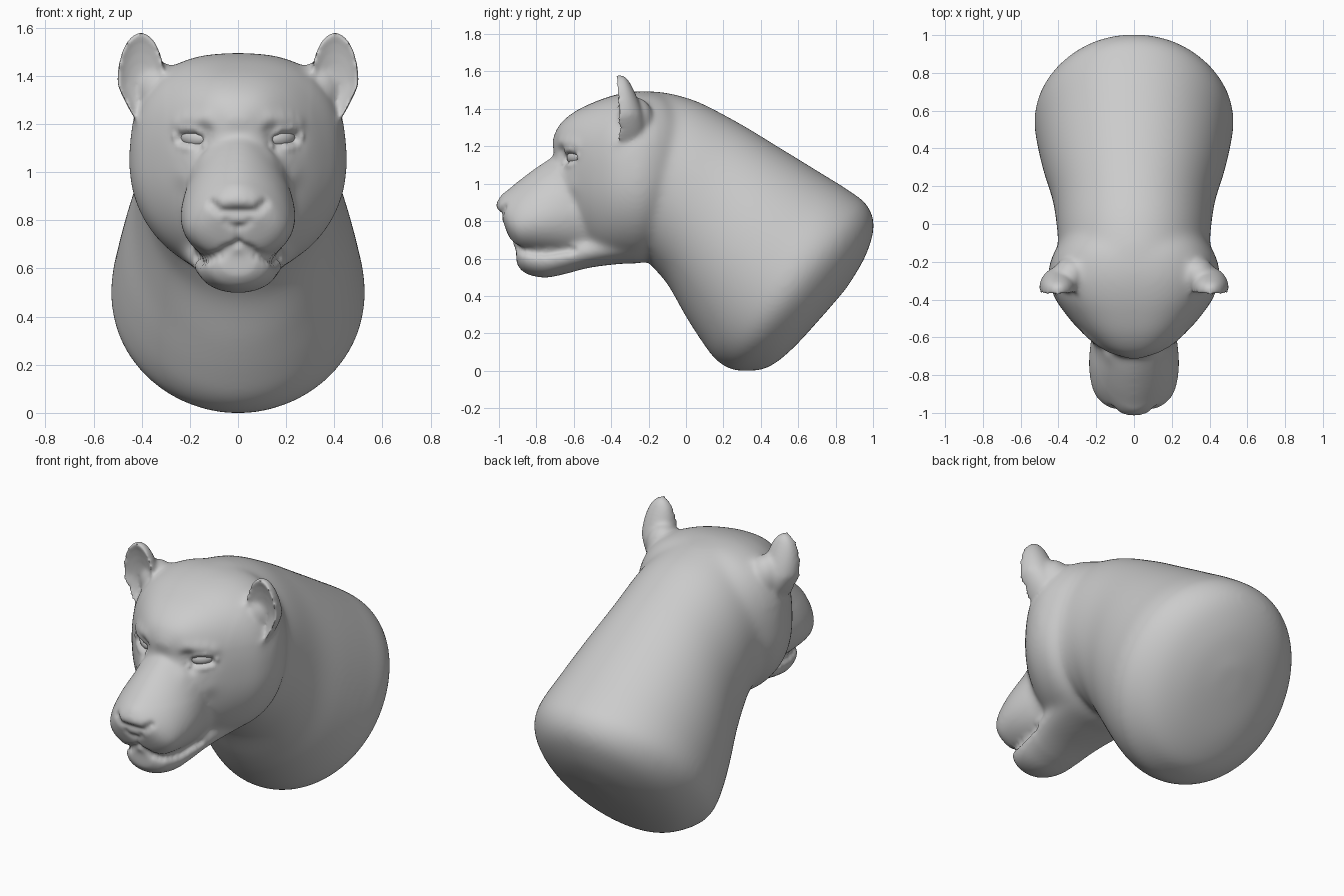
import bpy, bmesh
from math import sin, cos, pi, exp, radians
from mathutils import Vector, Matrix, kdtree

if "Cube" in bpy.data.objects:
    bpy.data.objects.remove(bpy.data.objects["Cube"])

bm = bmesh.new()


def spline(rows, steps):
    """Catmull-Rom interpolation through tuples of numbers."""
    rows = [Vector(r) for r in rows]
    out = []
    for i in range(len(rows) - 1):
        p0, p1 = rows[max(i - 1, 0)], rows[i]
        p2, p3 = rows[i + 1], rows[min(i + 2, len(rows) - 1)]
        for k in range(steps):
            t = k / steps
            out.append(0.5 * (2 * p1 + (p2 - p0) * t
                              + (2 * p0 - 5 * p1 + 4 * p2 - p3) * t * t
                              + (3 * p1 - p0 - 3 * p2 + p3) * t ** 3))
    return out + [rows[-1]]


def loft(sections, upper, equator, n=64):
    """Sections: top y, top z, bottom y, bottom z, half width."""
    rings = []
    for yt, zt, yb, zb, hw in spline(sections, 6):
        ring = []
        for k in range(n):
            a = 2 * pi * k / n
            s, c = sin(a), cos(a)
            e = upper if c >= 0 else 2.0
            x = hw * (1 if s >= 0 else -1) * abs(s) ** (2 / e)
            t = equator + (abs(c) ** (2 / e) * (1 - equator) if c >= 0 else c * equator)
            ring.append(bm.verts.new((x, yb + t * (yt - yb), zb + t * (zt - zb))))
        rings.append(ring)
    for a, b in zip(rings, rings[1:]):
        for k in range(n):
            bm.faces.new((a[k], a[(k + 1) % n], b[(k + 1) % n], b[k]))
    bm.faces.new(rings[0])
    bm.faces.new(rings[-1])


# Neck and shoulders, ending in the rounded back cap
loft([(-0.42, 1.30, -0.30, 0.75, 0.28), (-0.25, 1.48, -0.20, 0.58, 0.39),
      (0.0, 1.458, -0.10, 0.46, 0.405), (0.25, 1.34, 0.0, 0.285, 0.43),
      (0.50, 1.19, 0.09, 0.145, 0.48), (0.72, 1.055, 0.16, 0.055, 0.513),
      (0.88, 0.955, 0.24, 0.005, 0.527), (0.97, 0.88, 0.33, -0.005, 0.485),
      (1.005, 0.77, 0.44, 0.015, 0.385), (0.96, 0.61, 0.57, 0.115, 0.24),
      (0.86, 0.44, 0.74, 0.30, 0.07)], 2.1, 0.5)
# Skull and cheeks
loft([(-0.02, 1.40, -0.12, 0.68, 0.36), (-0.12, 1.475, -0.17, 0.61, 0.42),
      (-0.25, 1.492, -0.25, 0.57, 0.453), (-0.38, 1.472, -0.37, 0.575, 0.428),
      (-0.50, 1.43, -0.47, 0.60, 0.355), (-0.60, 1.38, -0.55, 0.66, 0.272),
      (-0.68, 1.31, -0.60, 0.76, 0.18), (-0.72, 1.22, -0.63, 0.9, 0.07)], 2.55, 0.5)
# Muzzle
loft([(-0.50, 1.22, -0.45, 0.60, 0.20), (-0.62, 1.19, -0.58, 0.595, 0.225),
      (-0.75, 1.12, -0.72, 0.61, 0.239), (-0.86, 1.042, -0.83, 0.625, 0.228),
      (-0.94, 0.978, -0.89, 0.64, 0.202), (-0.99, 0.935, -0.93, 0.68, 0.155),
      (-1.015, 0.89, -0.955, 0.73, 0.08)], 1.7, 0.4)
# Lower jaw and chin
loft([(-0.30, 0.76, -0.28, 0.575, 0.25), (-0.50, 0.73, -0.50, 0.55, 0.21),
      (-0.65, 0.70, -0.65, 0.513, 0.178), (-0.76, 0.69, -0.76, 0.494, 0.16),
      (-0.86, 0.69, -0.86, 0.518, 0.13), (-0.91, 0.66, -0.905, 0.565, 0.07)], 2.2, 0.5)
# Cupped ears, each with a rounded root
for side in (-1, 1):
    ball = bmesh.ops.create_uvsphere(bm, u_segments=48, v_segments=36, radius=1)["verts"]
    for v in ball:
        x, y, z = v.co
        low = max(0, -z)
        back = 0.11 * (1 - 0.45 * z) * y + 0.022
        depth = back if y > 0 else -0.06 * y * (1 - 0.3 * z) - 0.022
        v.co = (side * (0.403 - 0.05 * low + 0.1 * (1 - 0.25 * low) * x),
                -0.362 + depth, 1.365 + 0.212 * z)
    root = Matrix.Translation((side * 0.335, -0.27, 1.34)) @ Matrix.Diagonal((0.095, 0.095, 0.12, 1))
    bmesh.ops.create_uvsphere(bm, u_segments=24, v_segments=16, radius=1, matrix=root)

bmesh.ops.recalc_face_normals(bm, faces=bm.faces)
mesh = bpy.data.meshes.new("head_bust")
bm.to_mesh(mesh)
bm.free()
bust = bpy.data.objects.new("head_bust", mesh)
bpy.context.collection.objects.link(bust)


def bake():
    """Replace the mesh by its modified version."""
    dg = bpy.context.evaluated_depsgraph_get()
    bust.data = bpy.data.meshes.new_from_object(bust.evaluated_get(dg))
    bust.modifiers.clear()


def soften(factor, steps, group=""):
    m = bust.modifiers.new("soften", "SMOOTH")
    m.factor, m.iterations, m.vertex_group = factor, steps, group
    bake()


# Fuse all parts into one skin, then blend the joins, the ears more gently
fuse = bust.modifiers.new("fuse", "REMESH")
fuse.mode = "VOXEL"
fuse.voxel_size = 0.0105
bake()
group = bust.vertex_groups.new(name="blend")
for v in bust.data.vertices:
    x, y, z = v.co
    ear = abs(x) > 0.3 and y < -0.15 and z > 1.2
    chin = y < -0.62 and z < 0.95
    group.add([v.index], 0.2 if ear else 0.3 if chin else 1.0, "REPLACE")
soften(0.5, 65, "blend")
soften(0.5, 5)

verts = bust.data.vertices
base = [v.co.copy() for v in verts]
normals = [v.normal.copy() for v in verts]
kd = kdtree.KDTree(len(base))
for i, p in enumerate(base):
    kd.insert(p, i)
kd.balance()


def stroke(points, radius, depth):
    """Push the skin in or out along a path, on both sides."""
    weight = {}
    for p in spline(points, 16):
        for side in (-1, 1):
            q = kd.find(Vector((side * p.x, p.y, p.z)))[0]
            for _, i, d in kd.find_range(q, radius * 2.5):
                weight[i] = max(weight.get(i, 0), exp(-(d / radius) ** 2))
    for i, w in weight.items():
        verts[i].co += normals[i] * depth * w


# Mouth line and philtrum
stroke([(0, -0.94, 0.70), (0.05, -0.92, 0.675), (0.10, -0.89, 0.645), (0.15, -0.8, 0.63),
        (0.17, -0.7, 0.635), (0.175, -0.6, 0.645)], 0.018, -0.015)
stroke([(0, -0.96, 0.77), (0, -0.94, 0.70)], 0.016, -0.010)
# Nose leather and nostrils
stroke([(0, -1, 0.875), (0.06, -0.98, 0.875)], 0.03, 0.005)
stroke([(0.0, -1, 0.835), (0.04, -0.99, 0.832), (0.07, -0.975, 0.84), (0.10, -0.95, 0.862)], 0.02, -0.014)
stroke([(0.05, -0.96, 0.80), (0.03, -0.96, 0.78), (0, -0.96, 0.77)], 0.015, -0.007)
# Side of the nose bridge, brow, inner eye hollow
stroke([(0.13, -0.67, 1.06), (0.2, -0.6, 0.98)], 0.055, 0.010)
stroke([(0.13, -0.68, 1.205), (0.19, -0.64, 1.215), (0.25, -0.58, 1.195)], 0.035, 0.009)
stroke([(0.135, -0.66, 1.17), (0.15, -0.65, 1.11)], 0.035, -0.020)
stroke([(0.19, -0.62, 1.14), (0.23, -0.6, 1.135)], 0.055, -0.008)
# Eyelids and eye openings
stroke([(0.145, -0.66, 1.11), (0.17, -0.65, 1.162), (0.215, -0.62, 1.174),
        (0.262, -0.58, 1.145)], 0.014, 0.008)
stroke([(0.15, -0.66, 1.108), (0.2, -0.63, 1.098), (0.245, -0.6, 1.11),
        (0.265, -0.58, 1.14)], 0.014, 0.006)
stroke([(0.165, -0.65, 1.13), (0.2, -0.63, 1.138), (0.24, -0.6, 1.14)], 0.022, -0.030)

soften(0.5, 2)
floor = min(v.co.z for v in bust.data.vertices)
bust.data.transform(Matrix.Translation((0, 0, -floor)))
bust.data.shade_smooth()

# Eyeballs, set just under the lids
near = min(base, key=lambda p: (p.x - 0.202) ** 2 + (p.z - 1.137) ** 2 + (0 if p.y < -0.4 else 9))
for side, name in ((-1, "eye_right"), (1, "eye_left")):
    bpy.ops.mesh.primitive_uv_sphere_add(
        segments=32, ring_count=20, radius=1,
        location=(side * (near.x - 0.023), near.y + 0.045, near.z - floor),
        rotation=(0, radians(-6 * side), radians(35 * side)))
    eye = bpy.context.object
    eye.name = name
    eye.scale = (0.066, 0.038, 0.038)
    eye.data.shade_smooth()
